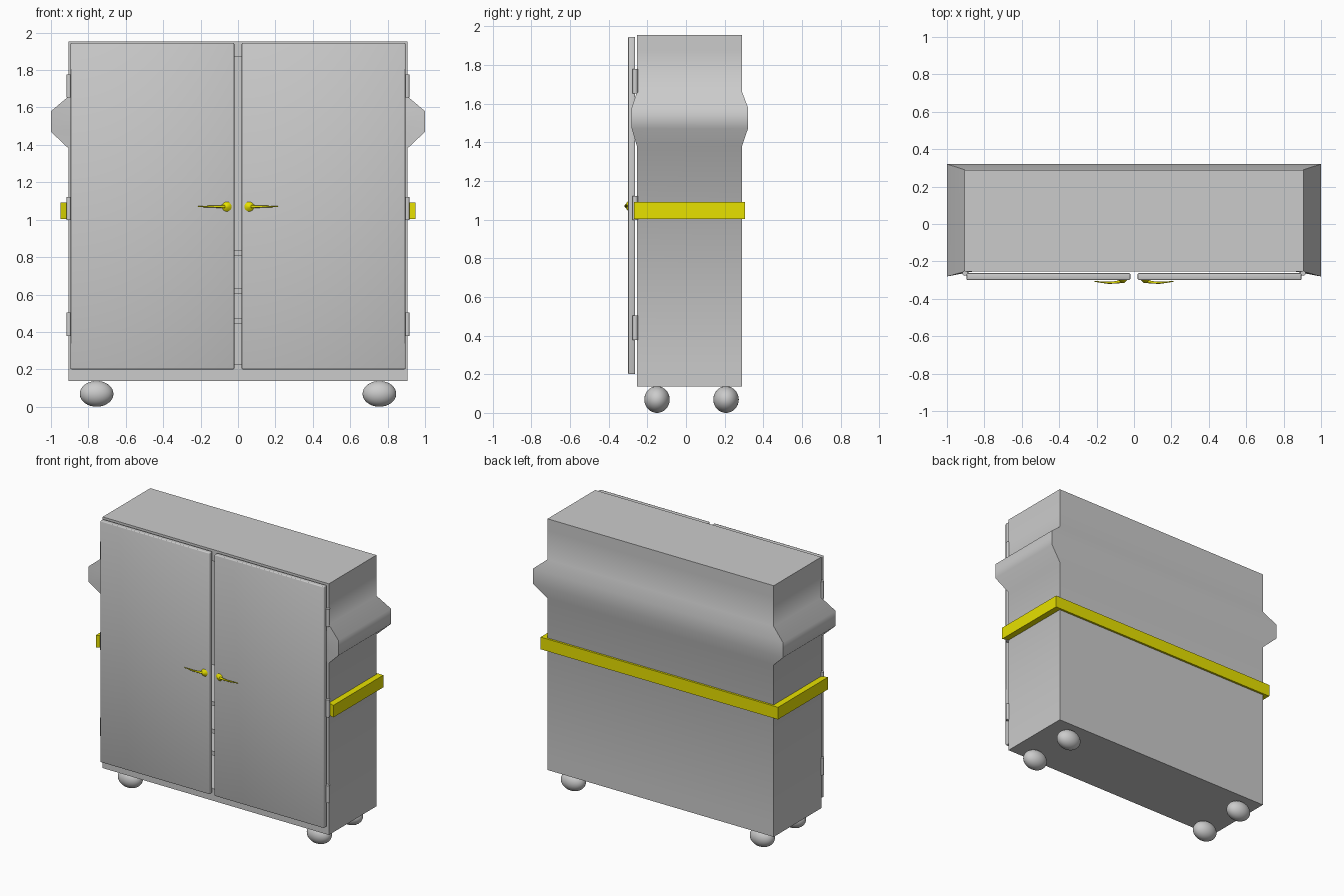
import bpy, bmesh, math
from mathutils import Matrix

if "Cube" in bpy.data.objects:
    bpy.data.objects.remove(bpy.data.objects["Cube"])

yellow = bpy.data.materials.new("yellow")
yellow.diffuse_color = (0.8, 0.75, 0.0, 1)
yellow.use_nodes = True
yellow.node_tree.nodes["Principled BSDF"].inputs["Base Color"].default_value = yellow.diffuse_color


def finish(name, bm, mat=None, smooth=50):
    bmesh.ops.recalc_face_normals(bm, faces=bm.faces)
    me = bpy.data.meshes.new(name)
    bm.to_mesh(me)
    bm.free()
    ob = bpy.data.objects.new(name, me)
    bpy.context.collection.objects.link(ob)
    if mat:
        me.materials.append(mat)
    bpy.ops.object.select_all(action='DESELECT')
    ob.select_set(True)
    bpy.context.view_layer.objects.active = ob
    bpy.ops.object.shade_smooth_by_angle(angle=math.radians(smooth))
    return ob


def box(name, x, y, z, bevel=0):
    bm = bmesh.new()
    size = [b - a for a, b in (x, y, z)]
    mid = [(a + b) / 2 for a, b in (x, y, z)]
    bmesh.ops.create_cube(bm, size=1, matrix=Matrix.Translation(mid) @ Matrix.Diagonal((*size, 1)))
    if bevel:
        bmesh.ops.bevel(bm, geom=bm.edges[:], offset=bevel, segments=2, profile=0.5, affect='EDGES')
    return finish(name, bm)


# Cabinet body: hollow U-shaped rings with a flared bulge, closed by top and bottom slabs
W, F, B = 0.905, -0.254, 0.29
IW, IB = 0.86, 0.25
bm = bmesh.new()
rings = []
for z, s in ((0.225, 1), (1.38, 1), (1.47, 1.105), (1.58, 1.105), (1.66, 1), (1.87, 1)):
    pts = [(IW, F), (W * s, F * s), (W * s, B * s), (-W * s, B * s),
           (-W * s, F * s), (-IW, F), (-IW, IB), (IW, IB)]
    rings.append([bm.verts.new((x, y, z)) for x, y in pts])
for a, b in zip(rings, rings[1:]):
    for i in range(8):
        j = (i + 1) % 8
        bm.faces.new((a[i], a[j], b[j], b[i]))
for r, z in ((rings[0], 0.137), (rings[-1], 1.954)):
    cap = [bm.verts.new((v.co.x, v.co.y, z)) for v in r[1:5]]
    for i in range(3):
        bm.faces.new((r[i + 1], r[i + 2], cap[i + 1], cap[i]))
    bm.faces.new((r[1], r[0], r[5], r[4], cap[3], cap[0]))
    bm.faces.new(cap)
    bm.faces.new((r[0], r[5], r[6], r[7]))
finish("cabinet_body", bm)

# Yellow band round the sides and back
bm = bmesh.new()
outline = [(0.95, -0.268), (0.95, 0.305), (-0.95, 0.305), (-0.95, -0.268),
           (-0.9, -0.25), (-0.9, 0.285), (0.9, 0.285), (0.9, -0.25)]
lo, hi = [[bm.verts.new((x, y, z)) for x, y in outline] for z in (1.004, 1.092)]
for i in range(8):
    j = (i + 1) % 8
    bm.faces.new((lo[i], lo[j], hi[j], hi[i]))
bm.faces.new(lo)
bm.faces.new(hi)
finish("yellow_band", bm, yellow)

# Shelves inside
for i, z in enumerate((0.46, 0.62, 0.82)):
    box(f"shelf_{i + 1}", (-IW, IW), (-0.22, IB), (z - 0.015, z + 0.015))

for s, side in ((-1, "left"), (1, "right")):
    # Door
    box(f"{side}_door", sorted((s * 0.02, s * 0.895)), (-0.299, -0.263), (0.2, 1.945), 0.005)

    # Hinges
    for i, z in enumerate((0.44, 1.06, 1.715)):
        bm = bmesh.new()
        bmesh.ops.create_cone(bm, cap_ends=True, segments=16, radius1=0.014, radius2=0.014,
                              depth=0.125, matrix=Matrix.Translation((s * 0.904, -0.263, z)))
        finish(f"{side}_hinge_{i + 1}", bm)

    # Ellipsoid feet
    for y, end in ((-0.15, "front"), (0.207, "back")):
        bm = bmesh.new()
        bmesh.ops.create_uvsphere(bm, u_segments=32, v_segments=16, radius=1,
                                  matrix=Matrix.Translation((s * 0.756, y, 0.069))
                                  @ Matrix.Diagonal((0.09, 0.066, 0.069, 1)))
        finish(f"{end}_{side}_foot", bm)

    # Handle base cone
    bm = bmesh.new()
    bmesh.ops.create_cone(bm, cap_ends=True, segments=24, radius1=0.027, radius2=0.006, depth=0.018,
                          matrix=Matrix.Translation((s * 0.06, -0.307, 1.07))
                          @ Matrix.Rotation(math.pi / 2, 4, 'X'))
    finish(f"{side}_handle_base", bm, yellow)

    # Handle lever: tapering curved rod
    cu = bpy.data.curves.new(f"{side}_handle_lever", 'CURVE')
    cu.dimensions = '3D'
    cu.bevel_depth = 0.008
    cu.bevel_resolution = 2
    cu.use_fill_caps = True
    sp = cu.splines.new('POLY')
    path = [(0.055, -0.302, 1), (0.08, -0.309, 1), (0.105, -0.313, 0.8),
            (0.14, -0.314, 0.7), (0.175, -0.311, 0.5), (0.213, -0.306, 0.25)]
    sp.points.add(len(path) - 1)
    for p, (x, y, r) in zip(sp.points, path):
        p.co = (s * x, y, 1.07, 1)
        p.radius = r
    sp.use_smooth = True
    cu.materials.append(yellow)
    bpy.context.collection.objects.link(bpy.data.objects.new(f"{side}_handle_lever", cu))
